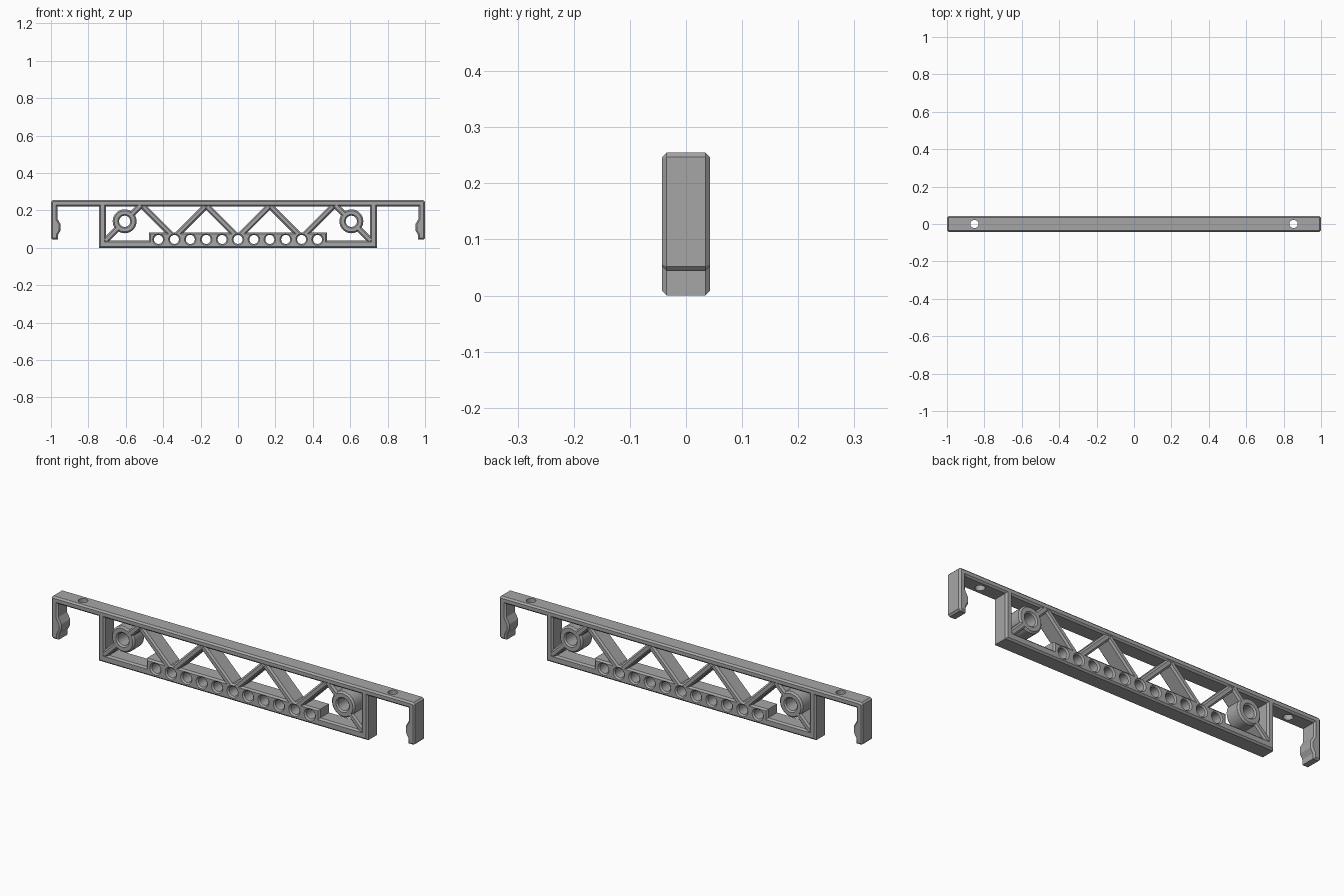
import bpy, bmesh, math
from mathutils import Vector, Matrix

if "Cube" in bpy.data.objects:
    bpy.data.objects.remove(bpy.data.objects["Cube"])

HALF = 0.0425      # half depth of the whole part
CHAMFER = 0.008

grey = bpy.data.materials.new("grey plastic")
grey.use_nodes = True
colour = (0.38, 0.38, 0.38, 1)
grey.diffuse_color = colour
grey.node_tree.nodes["Principled BSDF"].inputs["Base Color"].default_value = colour


def add_object(name, bm):
    bmesh.ops.recalc_face_normals(bm, faces=bm.faces)
    mesh = bpy.data.meshes.new(name)
    bm.to_mesh(mesh)
    bm.free()
    mesh.materials.append(grey)
    obj = bpy.data.objects.new(name, mesh)
    bpy.context.collection.objects.link(obj)
    return obj


def prism(name, outline):
    """Extrude an x/z outline through the depth and chamfer both rims."""
    bm = bmesh.new()
    front = bm.faces.new([bm.verts.new((x, -HALF, z)) for x, z in outline])
    out = bmesh.ops.extrude_face_region(bm, geom=[front], use_keep_orig=True)
    moved = [v for v in out["geom"] if isinstance(v, bmesh.types.BMVert)]
    bmesh.ops.translate(bm, verts=moved, vec=(0, 2 * HALF, 0))
    bmesh.ops.recalc_face_normals(bm, faces=bm.faces)
    rims = [e for e in bm.edges if e.verts[0].co.y * e.verts[1].co.y > 0]
    bmesh.ops.bevel(bm, geom=rims, offset=CHAMFER, segments=1, profile=0.5,
                    affect='EDGES', clamp_overlap=False)
    return add_object(name, bm)


def mirrored(half):
    return half + [(-x, z) for x, z in reversed(half)]


def bar(name, a, b, half_width=0.016):
    a, b = Vector(a), Vector(b)
    d = (b - a).normalized()
    n = Vector((-d.y, d.x)) * half_width
    return prism(name, [tuple(p) for p in (a + n, b + n, b - n, a - n)])


def circle(cx, cz, r, sides=40):
    steps = [2 * math.pi * i / sides for i in range(sides)]
    return [(cx + r * math.cos(t), cz + r * math.sin(t)) for t in steps]


def hole(bm, x, z, r):
    """Through-hole tool with flared ends, running along y."""
    flare = 0.007
    stations = [(-HALF - 0.01, r + flare), (-HALF, r + flare), (-HALF + flare, r),
                (HALF - flare, r), (HALF, r + flare), (HALF + 0.01, r + flare)]
    rings = [[bm.verts.new((px, y, pz)) for px, pz in circle(x, z, rad, 32)]
             for y, rad in stations]
    for a, b in zip(rings, rings[1:]):
        for i in range(32):
            j = (i + 1) % 32
            bm.faces.new((a[i], a[j], b[j], b[i]))
    bm.faces.new(rings[0])
    bm.faces.new(rings[-1])


# Long top beam with a snap hook at each end
beam = prism("beam_with_end_hooks", mirrored([
    (0.992, 0.255), (1, 0.247), (1, 0.052), (0.992, 0.044), (0.962, 0.044),
    (0.962, 0.07), (0.948, 0.095), (0.948, 0.125), (0.965, 0.155), (0.965, 0.222)]))

# Lower frame: two walls and the bottom rail
parts = [prism("lower_frame", mirrored([
    (0.742, 0), (0.742, 0.24), (0.706, 0.24), (0.706, 0.04)]))]

# Raised strip that carries the row of holes
parts.append(prism("hole_strip", [(-0.477, 0), (0.477, 0), (0.477, 0.083), (-0.477, 0.083)]))

# Zigzag truss, corner struts and round bosses
STEP = 0.1705
for i in range(-3, 3):
    low = 0.055
    ends = [(k * STEP, low if k % 2 == 0 else low + STEP) for k in (i, i + 1)]
    parts.append(bar("truss_diagonal", *ends))
BOSS_X, BOSS_Z = 0.606, 0.142
for s, side in ((1, "left"), (-1, "right")):
    parts.append(bar(side + "_corner_strut", (s * 0.515, 0.233), (s * 0.715, 0.033)))
    parts.append(prism(side + "_boss", circle(s * BOSS_X, BOSS_Z, 0.064)))

# Hole tools
bm = bmesh.new()
for i in range(-5, 6):
    hole(bm, i * 0.085, 0.045, 0.024)
for s in (1, -1):
    hole(bm, s * BOSS_X, BOSS_Z, 0.03)
row_tool = add_object("hole_tool", bm)

bm = bmesh.new()
for s in (1, -1):
    bmesh.ops.create_cone(bm, cap_ends=True, segments=32, radius1=0.022, radius2=0.022,
                          depth=0.2, matrix=Matrix.Translation((s * 0.853, 0, 0.24)))
screw_tool = add_object("screw_hole_tool", bm)

# Outer diagonals of the zigzag meet the strip at the third hole from each end
for s, side in ((1, "left"), (-1, "right")):
    parts.append(bar(side + "_end_diagonal", (s * 3 * STEP, 0.055 + STEP), (s * 2 * STEP, 0.055))) \
        if not any(p.name.startswith("truss_diagonal") for p in parts) else None


def cut(obj, tool):
    mod = obj.modifiers.new("holes", 'BOOLEAN')
    mod.operation = 'DIFFERENCE'
    mod.solver = 'EXACT'
    mod.object = tool
    graph = bpy.context.evaluated_depsgraph_get()
    result = bpy.data.meshes.new_from_object(obj.evaluated_get(graph))
    obj.modifiers.clear()
    obj.data = result


for part in parts:
    cut(part, row_tool)
cut(beam, screw_tool)
for tool in (row_tool, screw_tool):
    bpy.data.objects.remove(tool)

# Smooth the round walls, keep the chamfers crisp
for obj in [beam] + parts:
    bpy.ops.object.select_all(action='DESELECT')
    obj.select_set(True)
    bpy.context.view_layer.objects.active = obj
    bpy.ops.object.shade_smooth_by_angle(angle=math.radians(25))
